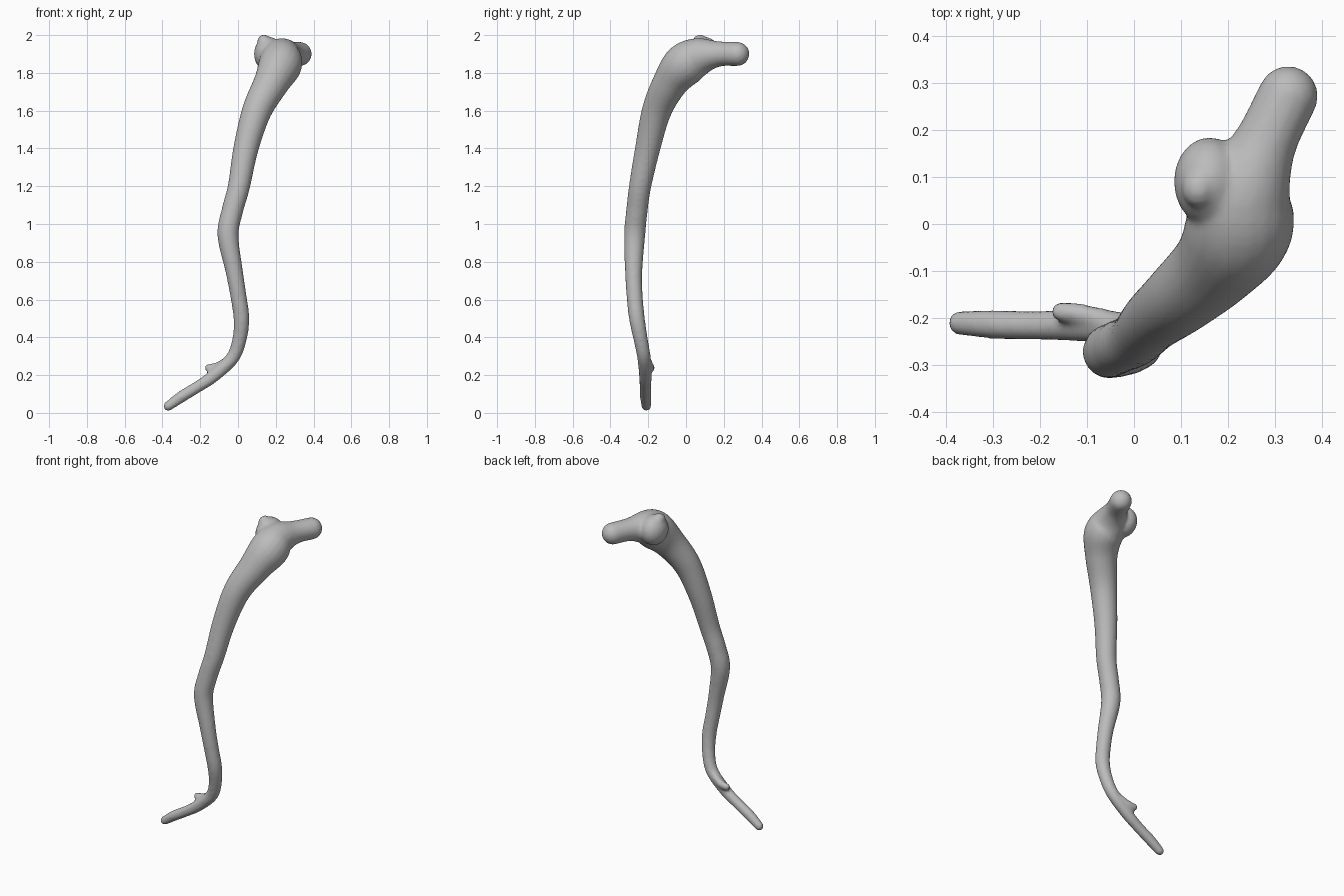
import bpy, bmesh, math
from mathutils import Vector, Matrix

cube = bpy.data.objects.get("Cube")
if cube:
    bpy.data.objects.remove(cube, do_unlink=True)

grey = bpy.data.materials.new("stone grey")
grey.use_nodes = True
grey.diffuse_color = (0.5, 0.5, 0.5, 1)
grey.node_tree.nodes["Principled BSDF"].inputs["Base Color"].default_value = (0.5, 0.5, 0.5, 1)

SIDES, STEPS = 20, 6


def spline(points):
    """Catmull-Rom samples of (x, y, z, radius) points."""
    p = [Vector(q) for q in points]
    p = [2 * p[0] - p[1]] + p + [2 * p[-1] - p[-2]]
    out = []
    for a, b, c, d in zip(p, p[1:], p[2:], p[3:]):
        for i in range(STEPS):
            t = i / STEPS
            out.append(b + (c - a) * t / 2 + (2 * a - 5 * b + 4 * c - d) * t * t / 2
                       + (3 * b - a - 3 * c + d) * t ** 3 / 2)
    return out + [p[-2]]


def ball(bm, centre, radii):
    m = Matrix.Translation(centre) @ Matrix.Diagonal((*radii, 1))
    bmesh.ops.create_uvsphere(bm, u_segments=SIDES, v_segments=12, radius=1, matrix=m)


def tube(bm, points):
    """Sweep a circle of changing radius, closed by round ends."""
    samples = spline(points)
    centres = [s.to_3d() for s in samples]
    rings, side = [], Vector((0, 1, 0))
    for i, s in enumerate(samples):
        along = (centres[min(i + 1, len(samples) - 1)] - centres[max(i - 1, 0)]).normalized()
        side = (side - along * side.dot(along)).normalized()
        other = along.cross(side)
        angles = [math.tau * k / SIDES for k in range(SIDES)]
        rings.append([bm.verts.new(centres[i] + s[3] * (side * math.cos(a) + other * math.sin(a)))
                      for a in angles])
    for r, q in zip(rings, rings[1:]):
        for k in range(SIDES):
            n = (k + 1) % SIDES
            bm.faces.new((r[k], r[n], q[n], q[k]))
    bm.faces.new(rings[0][::-1])
    bm.faces.new(rings[-1])
    for end in (0, -1):
        ball(bm, centres[end], [samples[end][3]] * 3)


bm = bmesh.new()

# Long curved stalk, running from the thin tail to the finger on the head
tube(bm, [
    (-.37, -.21, .035, .026), (-.30, -.213, .085, .031), (-.21, -.215, .14, .031),
    (-.13, -.215, .195, .034), (-.03, -.222, .29, .036), (.008, -.24, .39, .038),
    (.018, -.26, .5, .042), (.002, -.272, .62, .043), (-.02, -.277, .75, .046),
    (-.053, -.272, .94, .056), (-.03, -.26, 1.07, .057), (.005, -.243, 1.2, .059),
    (.042, -.203, 1.4, .067), (.1, -.155, 1.6, .079), (.175, -.085, 1.745, .094),
    (.222, -.01, 1.84, .115), (.235, .07, 1.885, .102), (.278, .17, 1.9, .068),
    (.327, .272, 1.9, .064)])

# Rounded knob and its small peak
ball(bm, (.16, .09, 1.9), (.076, .095, .092))
ball(bm, (.137, .075, 1.965), (.036, .042, .038))

# Short spur on the tail
tube(bm, [(-.155, -.186, .238, .022), (-.11, -.192, .245, .023), (-.04, -.21, .285, .024)])

mesh = bpy.data.meshes.new("curved_stalk")
bmesh.ops.recalc_face_normals(bm, faces=bm.faces)
bm.to_mesh(mesh)
bm.free()
mesh.materials.append(grey)
stalk = bpy.data.objects.new("curved_stalk", mesh)
bpy.context.collection.objects.link(stalk)

# Fuse everything into one soft skin
remesh = stalk.modifiers.new("fuse", 'REMESH')
remesh.mode = 'VOXEL'
remesh.voxel_size = 0.009
remesh.use_smooth_shade = True
soft = stalk.modifiers.new("soften", 'SMOOTH')
soft.factor = 0.5
soft.iterations = 8
